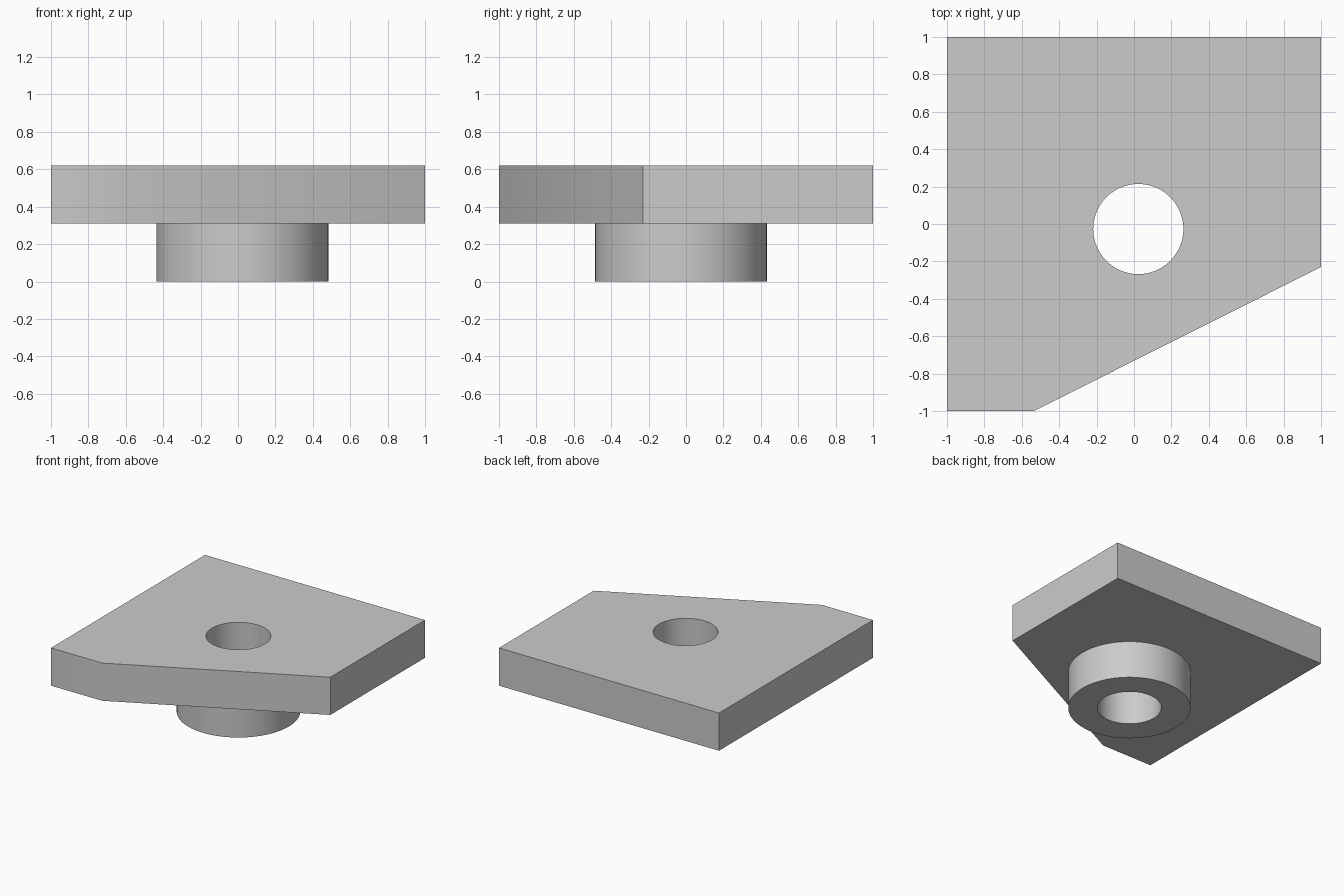
import bpy
import bmesh
from mathutils import Vector

cube = bpy.data.objects.get("Cube")
if cube:
    bpy.data.objects.remove(cube, do_unlink=True)

PLATE_BOTTOM, PLATE_TOP = 0.31, 0.62
AXIS = (0.023, -0.027)
BOSS_RADIUS, BORE_RADIUS = 0.46, 0.241

grey = bpy.data.materials.new("light_grey")
grey.use_nodes = True
color = (0.6, 0.6, 0.6, 1)
grey.diffuse_color = color
grey.node_tree.nodes["Principled BSDF"].inputs["Base Color"].default_value = color


def prism(name, outline, bottom, top):
    """Extrude a flat outline upwards from bottom to top."""
    bm = bmesh.new()
    face = bm.faces.new([bm.verts.new((x, y, bottom)) for x, y in outline])
    extruded = bmesh.ops.extrude_face_region(bm, geom=[face])["geom"]
    verts = [v for v in extruded if isinstance(v, bmesh.types.BMVert)]
    bmesh.ops.translate(bm, vec=Vector((0, 0, top - bottom)), verts=verts)
    bmesh.ops.recalc_face_normals(bm, faces=bm.faces)
    mesh = bpy.data.meshes.new(name)
    bm.to_mesh(mesh)
    bm.free()
    mesh.materials.append(grey)
    obj = bpy.data.objects.new(name, mesh)
    bpy.context.collection.objects.link(obj)
    return obj


def cylinder(name, radius, bottom, top):
    bpy.ops.mesh.primitive_cylinder_add(
        vertices=96, radius=radius, depth=top - bottom,
        location=(*AXIS, (bottom + top) / 2))
    obj = bpy.context.object
    obj.name = name
    obj.data.materials.append(grey)
    return obj


# Plate with one slanted corner
plate = prism("bored_plate_with_boss",
              [(-1, -1), (-0.535, -1), (1, -0.23), (1, 1), (-1, 1)],
              PLATE_BOTTOM, PLATE_TOP)

# Round boss underneath, and the bore through both
boss = cylinder("boss_helper", BOSS_RADIUS, 0, PLATE_BOTTOM + 0.1)
bore = cylinder("bore_cutter", BORE_RADIUS, -0.2, PLATE_TOP + 0.2)

bpy.ops.object.select_all(action="DESELECT")
plate.select_set(True)
bpy.context.view_layer.objects.active = plate
for helper, operation in ((boss, "UNION"), (bore, "DIFFERENCE")):
    mod = plate.modifiers.new(helper.name, "BOOLEAN")
    mod.operation = operation
    mod.solver = "EXACT"
    mod.object = helper
    bpy.ops.object.modifier_apply(modifier=mod.name)
    bpy.data.objects.remove(helper, do_unlink=True)

bpy.ops.object.shade_smooth_by_angle()
